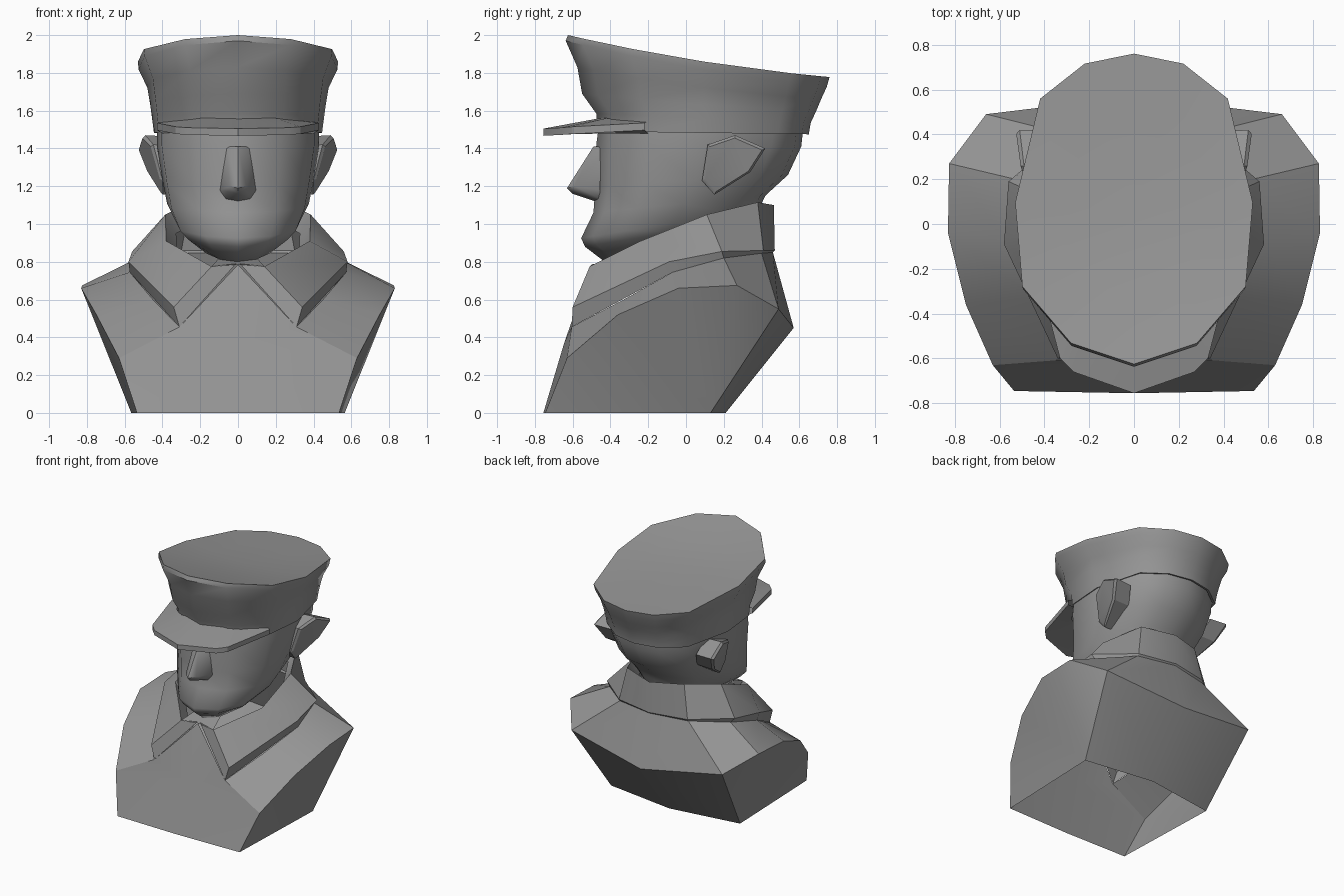
import bpy, bmesh, math

cube = bpy.data.objects.get("Cube")
if cube:
    bpy.data.objects.remove(cube, do_unlink=True)

grey = bpy.data.materials.new("plain_grey")
grey.use_nodes = True
colour = (0.3, 0.3, 0.3, 1)
grey.diffuse_color = colour
grey.node_tree.nodes["Principled BSDF"].inputs["Base Color"].default_value = colour


def finish(name, bm, angle=35):
    """Weld, orient and shade a part."""
    bmesh.ops.remove_doubles(bm, verts=bm.verts[:], dist=0.0005)
    bmesh.ops.recalc_face_normals(bm, faces=bm.faces[:])
    mesh = bpy.data.meshes.new(name)
    bm.to_mesh(mesh)
    bm.free()
    mesh.materials.append(grey)
    ob = bpy.data.objects.new(name, mesh)
    bpy.context.collection.objects.link(ob)
    bpy.ops.object.select_all(action="DESELECT")
    ob.select_set(True)
    bpy.context.view_layer.objects.active = ob
    bpy.ops.object.shade_smooth_by_angle(angle=math.radians(angle))
    return ob


def mirrored(name, polygons, angle=35):
    """Make a symmetric part from the polygons of its left half."""
    bm = bmesh.new()
    for poly in polygons:
        for side in (1, -1):
            bm.faces.new([bm.verts.new((side * x, y, z)) for x, y, z in poly[::side]])
    return finish(name, bm, angle)


def strip(a, b):
    """Quads between two rows of points."""
    return [[a[i], a[i + 1], b[i + 1], b[i]] for i in range(len(a) - 1)]


# Half outline shared by cap and head, front to back, in unit size
OUTLINE = [(0, -1), (0.53, -0.865), (0.94, -0.5), (1, 0.04),
           (0.79, 0.71), (0.415, 0.936), (0, 1)]


def ring(width, front_y, front_z, back_y, back_z, sag=0.0):
    row = []
    for u, v in OUTLINE:
        t = (v + 1) / 2
        row.append((u * width, front_y + (back_y - front_y) * t,
                    front_z + (back_z - front_z) * t - sag * (1 - v * v)))
    return row


def loft(rows):
    return [quad for a, b in zip(rows, rows[1:]) for quad in strip(a, b)]


# Cap: flared crown with a slightly dished sloping top
cap = [ring(0.43, -0.45, 1.5, 0.63, 1.48),
       ring(0.445, -0.47, 1.49, 0.65, 1.475),
       ring(0.455, -0.475, 1.585, 0.66, 1.535),
       ring(0.465, -0.55, 1.69, 0.69, 1.6, 0.01),
       ring(0.48, -0.575, 1.83, 0.715, 1.66, 0.02),
       ring(0.526, -0.637, 1.97, 0.745, 1.725, 0.025),
       ring(0.53, -0.625, 2.0, 0.76, 1.778, 0.025),
       ring(0.3, -0.33, 1.915, 0.45, 1.805, 0.01)]
centre = (0, 0.06, 1.845)
lid = [[a, b, centre] for a, b in zip(cap[-1], cap[-1][1:])]
mirrored("cap", loft(cap) + lid, 40)

# Head: face, jaw and neck, running down into the collar
head = [ring(0.43, -0.46, 1.53, 0.62, 1.5),
        ring(0.43, -0.475, 1.42, 0.61, 1.41),
        ring(0.4, -0.48, 1.2, 0.54, 1.26),
        ring(0.375, -0.49, 1.06, 0.42, 1.15),
        ring(0.325, -0.555, 0.925, 0.385, 1.08),
        ring(0.28, -0.535, 0.88, 0.37, 1.03),
        ring(0.18, -0.43, 0.8, 0.35, 0.98)]
under = [[a, b, (0, 0, 0.85)] for a, b in zip(head[-1], head[-1][1:])]
mirrored("head", loft(head) + under, 50)

# Nose: ridge widening to the wings
bridge, bridge_side = (0, -0.49, 1.41), (0.06, -0.45, 1.41)
tip, tip_low = (0, -0.63, 1.19), (0, -0.6, 1.16)
ridge, wing = (0.045, -0.59, 1.2), (0.095, -0.455, 1.18)
base, base_side = (0, -0.48, 1.12), (0.07, -0.45, 1.13)
mirrored("nose", [[bridge, bridge_side, ridge, tip], [bridge_side, wing, ridge],
                  [tip, ridge, tip_low], [ridge, wing, base_side, tip_low],
                  [tip_low, base_side, base]], 60)

# Visor: thin wedge under the front of the cap
rim = [(0, -0.755, 1.505), (0.27, -0.66, 1.51), (0.33, -0.6, 1.515), (0.43, -0.22, 1.535)]
root = [(0, -0.43, 1.565), (0.2, -0.42, 1.56), (0.28, -0.36, 1.55), (0.4, -0.2, 1.54)]
rim_low = [(x, y, z - 0.038) for x, y, z in rim]
root_low = [(x, y, z - 0.06) for x, y, z in root]
mirrored("visor", loft([root, rim, rim_low, root_low]), 30)

# Ears: slabs that flare outwards to the back
ear_outline = [(0.115, 1.42), (0.26, 1.47), (0.42, 1.4),
               (0.34, 1.275), (0.15, 1.155), (0.085, 1.23)]


def ear_row(scale, offset):
    cy, cz = 0.24, 1.32
    row = []
    for y, z in ear_outline + ear_outline[:1]:
        x = 0.4 + 0.22 * (z - 1.15) + 0.22 * (y - 0.1) + offset
        row.append((x, cy + (y - cy) * scale, cz + (z - cz) * scale))
    return row


ear = [ear_row(0.9, 0), ear_row(1, -0.015), ear_row(0.95, -0.15)]
mirrored("ears", loft(ear) + [ear[0][:-1], ear[-1][:-1]], 25)

# Collar: folded flaps with pointed tips
fold = [(0.14, -0.51, 0.775), (0.38, -0.24, 0.91), (0.385, 0.11, 1.05),
        (0.25, 0.38, 1.115), (0, 0.465, 1.1)]
edge = [(0.34, -0.6, 0.56), (0.58, -0.09, 0.8), (0.56, 0.19, 0.855),
        (0.3, 0.41, 0.86), (0, 0.47, 0.86)]
hem = [(0.31, -0.605, 0.455), (0.573, -0.07, 0.745), (0.53, 0.2, 0.82),
       (0.3, 0.4, 0.845), (0, 0.46, 0.85)]
lining = [(x * 0.85, y * 0.85, z - 0.1) for x, y, z in fold]
throat = (0.01, -0.49, 0.79)
mirrored("collar", loft([lining, fold, edge, hem])
         + [[fold[0], edge[0], hem[0], throat]], 30)

# Torso: open-bottomed shell with sliced-off shoulders
shoulder = [(0.63, -0.63, 0.29), (0.75, -0.36, 0.52), (0.83, -0.04, 0.66),
            (0.825, 0.27, 0.675), (0.66, 0.49, 0.55), (0, 0.57, 0.45)]
neck = [hem[0], (0.45, -0.33, 0.6), hem[1], hem[2], hem[3], hem[4]]
front_foot, front_corner = (0, -0.755, 0), (0.535, -0.745, 0)
back_corner, back_foot = (0.565, 0.13, 0), (0, 0.21, 0)
chest, neck_front = (0, -0.645, 0.37), (0, -0.5, 0.785)
side_rim = [front_corner] + shoulder[:5]
mirrored("torso", strip(shoulder, neck)
         + [[front_foot, front_corner, shoulder[0], chest],
            [chest, shoulder[0], neck[0]], [chest, neck[0], neck_front],
            [neck_front, fold[0], (0.1, -0.35, 0.82), (0, -0.35, 0.82)],
            [shoulder[4], shoulder[5], back_foot, back_corner]]
         + [[a, b, back_corner] for a, b in zip(side_rim, side_rim[1:])], 30)
